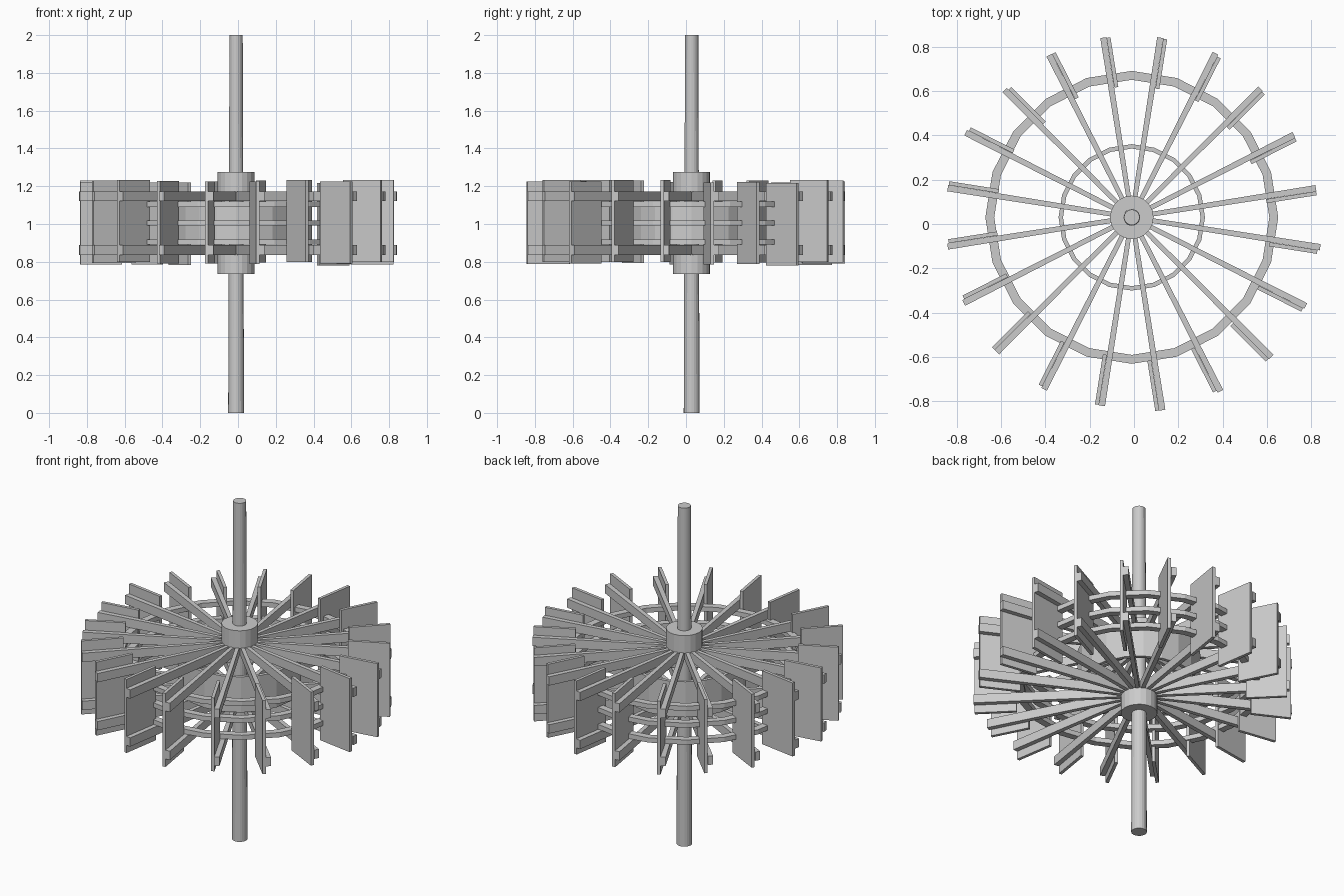
import bpy, bmesh, math, random
from mathutils import Matrix, Vector

if "Cube" in bpy.data.objects:
    bpy.data.objects.remove(bpy.data.objects["Cube"])

random.seed(4)
CX, CY = -0.01, 0.03      # wheel axis
N = 20                    # number of paddles


def make_object(name, bm, rot=0.0):
    bmesh.ops.recalc_face_normals(bm, faces=bm.faces)
    mesh = bpy.data.meshes.new(name)
    bm.to_mesh(mesh)
    bm.free()
    ob = bpy.data.objects.new(name, mesh)
    ob.location = (CX, CY, 0)
    ob.rotation_euler = (0, 0, rot)
    bpy.context.collection.objects.link(ob)
    return ob


def cylinder(name, r1, r2, z0, z1, sides=20):
    bm = bmesh.new()
    bmesh.ops.create_cone(bm, cap_ends=True, segments=sides, radius1=r1, radius2=r2,
                          depth=z1 - z0, matrix=Matrix.Translation((0, 0, (z0 + z1) / 2)))
    return make_object(name, bm)


def ring(name, r_in, r_out, z0, z1):
    # square-section hoop with one corner per gap between spokes
    bm = bmesh.new()
    loops = []
    for i in range(N):
        a = math.tau * i / N
        c, s = math.cos(a), math.sin(a)
        loops.append([bm.verts.new((r * c, r * s, z)) for r, z in
                      ((r_in, z0), (r_out, z0), (r_out, z1), (r_in, z1))])
    for i in range(N):
        p, q = loops[i], loops[(i + 1) % N]
        for k in range(4):
            m = (k + 1) % 4
            bm.faces.new((p[k], q[k], q[m], p[m]))
    return make_object(name, bm)


def bar(name, x0, x1, y0, y1, z0, z1, rot, inner_scale=1.0):
    # radial box, optionally narrower at its inner end
    bm = bmesh.new()
    bmesh.ops.create_cube(bm, size=1)
    for v in bm.verts:
        k = inner_scale if v.co.x < 0 else 1.0
        v.co = Vector((x1 if v.co.x > 0 else x0,
                       (y1 if v.co.y > 0 else y0) * k,
                       z1 if v.co.z > 0 else z0))
    return make_object(name, bm, rot)


# Shaft and the two hub collars
cylinder("shaft", 0.042, 0.035, 0.0, 2.0)
cylinder("upper_hub", 0.098, 0.098, 1.17, 1.275)
cylinder("lower_hub", 0.098, 0.098, 0.735, 0.84)

# Outer hoops and inner drum
for label, z in (("upper", 1.105), ("middle", 1.005), ("lower", 0.905)):
    ring(label + "_hoop", 0.62, 0.66, z - 0.014, z + 0.014)
ring("inner_drum", 0.31, 0.33, 0.90, 1.11)

# Spoke pairs, each carrying a paddle board on its clockwise side
reach = (.84, .82, .82, .83, .82, .82, .82, .81, .84, .84,
         .84, .85, .86, .87, .86, .88, .88, .89, .88, .86)
for i, r in enumerate(reach):
    a = math.radians(9 + 18 * i)
    for label, z in (("upper", 1.147), ("lower", 0.863)):
        bar(f"{label}_spoke_{i + 1}", 0.02, r, -0.014, 0.014, z - 0.026, z + 0.026, a, 0.75)
    dz = random.uniform(-0.01, 0.01)
    bar(f"paddle_{i + 1}", r - 0.23, r - random.uniform(0, 0.012), -0.032, -0.014,
        0.79 + dz, 1.225 + dz, a)
